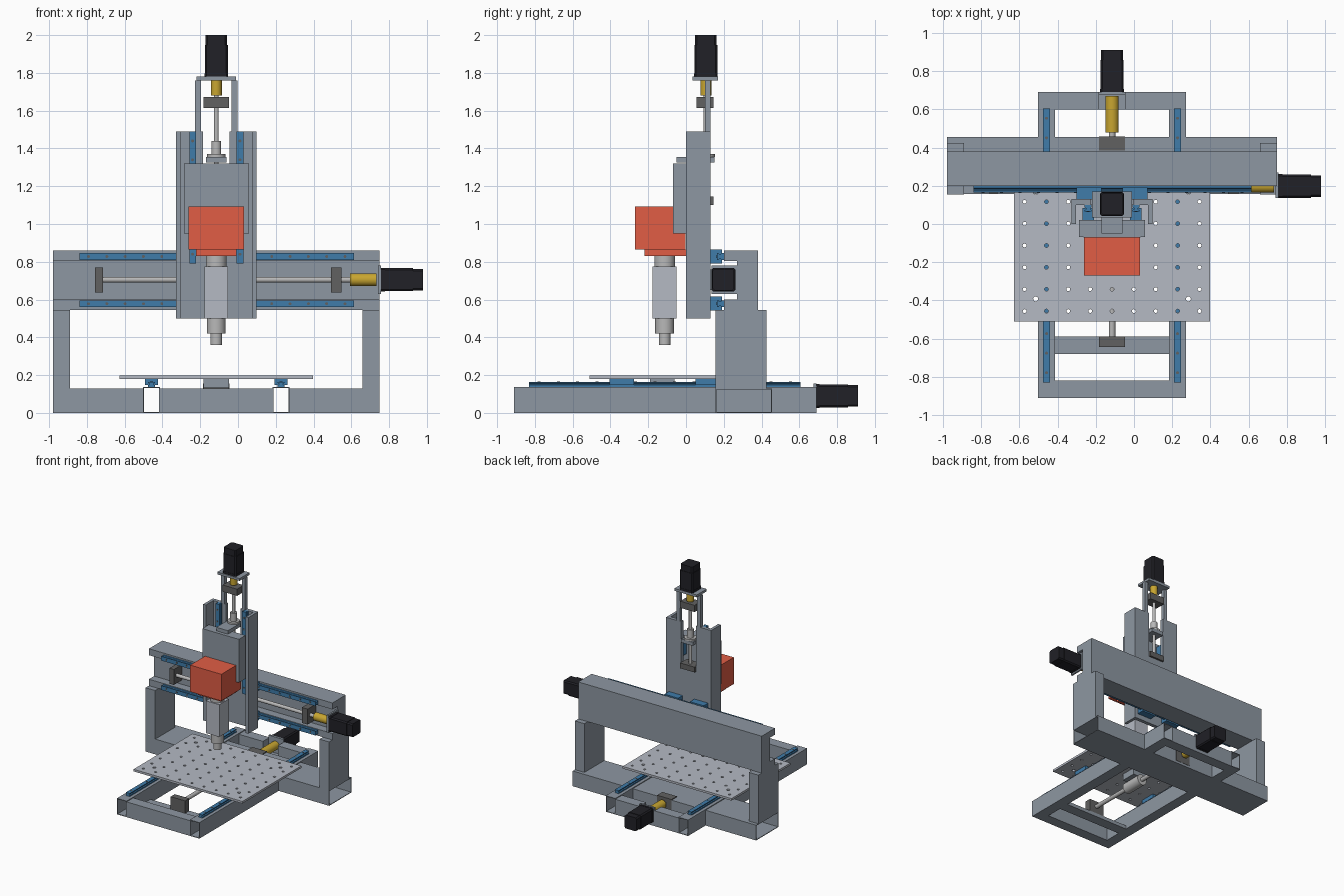
import bpy, bmesh
from math import pi
from mathutils import Matrix, Vector

if "Cube" in bpy.data.objects:
    bpy.data.objects.remove(bpy.data.objects["Cube"])

CX = -0.115  # machine centreline


def material(name, rgb):
    m = bpy.data.materials.new(name)
    m.diffuse_color = (*rgb, 1)
    m.use_nodes = True
    m.node_tree.nodes["Principled BSDF"].inputs["Base Color"].default_value = m.diffuse_color
    return m


BLUE = material("rail_blue", (0.05, 0.20, 0.40))
BLACK = material("motor_black", (0.015, 0.015, 0.02))
GOLD = material("coupling_gold", (0.58, 0.38, 0.03))
RED = material("head_red", (0.75, 0.11, 0.06))
DARK = material("bearing_grey", (0.12, 0.12, 0.12))
STEEL = material("steel", (0.48, 0.48, 0.48))
PLATE = material("plate_grey", (0.46, 0.49, 0.55))
FRAME = material("frame_grey", (0.27, 0.31, 0.36))


def finish(name, bm, mat):
    bmesh.ops.recalc_face_normals(bm, faces=bm.faces)
    me = bpy.data.meshes.new(name)
    bm.to_mesh(me)
    bm.free()
    ob = bpy.data.objects.new(name, me)
    bpy.context.collection.objects.link(ob)
    me.materials.append(mat)
    return ob


def box(name, x, y, z, mat=FRAME, open_axis=None):
    """Box from ranges; open_axis turns it into a hollow tube."""
    bm = bmesh.new()
    bmesh.ops.create_cube(bm, size=1)
    for v in bm.verts:
        v.co = [r[0] + (c + 0.5) * (r[1] - r[0]) for c, r in zip(v.co, (x, y, z))]
    bm.normal_update()
    if open_axis is not None:
        ends = [f for f in bm.faces if abs(f.normal[open_axis]) > 0.9]
        bmesh.ops.delete(bm, geom=ends, context='FACES_ONLY')
    me = finish(name, bm, mat)
    if open_axis is not None:
        s = me.modifiers.new("wall", 'SOLIDIFY')
        s.thickness, s.offset = 0.008, -1
        # open shells: make sure the wall grows inwards
        c = sum((v.co for v in me.data.vertices), Vector()) / 8
        if (me.data.polygons[0].center - c).dot(me.data.polygons[0].normal) < 0:
            s.offset = 1
    return me


def pair(name, x, y, z, mat=FRAME, open_axis=None):
    """Box and its twin mirrored over the centreline."""
    box(name + "_left", x, y, z, mat, open_axis)
    box(name + "_right", (2 * CX - x[1], 2 * CX - x[0]), y, z, mat, open_axis)


def cyl(name, axis, c, r, a, b, mat=STEEL, n=32):
    """Cylinder along axis from a to b; c gives the other two coordinates."""
    bm = bmesh.new()
    bmesh.ops.create_cone(bm, cap_ends=True, segments=n, radius1=r, radius2=r, depth=b - a)
    rot = (Matrix.Rotation(pi / 2, 4, 'Y'), Matrix.Rotation(pi / 2, 4, 'X'), Matrix())[axis]
    pos = list(c)
    pos.insert(axis, (a + b) / 2)
    bm.transform(Matrix.Translation(pos) @ rot)
    ob = finish(name, bm, mat)
    bpy.ops.object.select_all(action='DESELECT')
    ob.select_set(True)
    bpy.context.view_layer.objects.active = ob
    bpy.ops.object.shade_smooth_by_angle()
    return ob


def prism(name, pts, axis, a, b, mat):
    """Extrude a profile given in the two other axes."""
    bm = bmesh.new()
    rings = []
    for t in (a, b):
        ring = []
        for p in pts:
            co = list(p)
            co.insert(axis, t)
            ring.append(bm.verts.new(co))
        rings.append(ring)
    n = len(pts)
    for i in range(n):
        bm.faces.new((rings[0][i], rings[0][(i + 1) % n], rings[1][(i + 1) % n], rings[1][i]))
    bm.faces.new(rings[0])
    bm.faces.new(rings[1])
    return finish(name, bm, mat)


def motor(name, axis, c, start):
    """Stepper: body with chamfered corners and a smaller rear section."""
    for part, h, a, b in (("front", .063, 0, .02), ("body", .061, .02, .17), ("rear", .057, .17, .222)):
        k = h - 0.01
        pts = [(h, -k), (h, k), (k, h), (-k, h), (-h, k), (-h, -k), (-k, -h), (k, -h)]
        prism(f"{name}_{part}", [(c[0] + u, c[1] + v) for u, v in pts], axis, start + a, start + b, BLACK)


def rail(name, axis, up, side, base, height, a, b):
    """Waisted guide rail with a row of bolts; up = axis it stands on."""
    prof = [(-.018, 0), (.018, 0), (.018, .35), (.011, .5), (.011, .65), (.018, .8), (.018, 1),
            (-.018, 1), (-.018, .8), (-.011, .65), (-.011, .5), (-.018, .35)]
    flip = up < 3 - up - axis
    pts = [(side + u, base + v * height) for u, v in prof]
    prism(name, [(q, p) if flip else (p, q) for p, q in pts], axis, a, b, BLUE)
    n = round((b - a) / 0.1)
    top = base + height
    for i in range(n):
        along = a + (i + .5) * (b - a) / n
        co = {axis: along, 3 - up - axis: side}
        cyl(f"{name}_bolt", up, [co[k] for k in sorted(co)], .008, top - .003, top + .001, DARK, 10)


# base frame
pair("base_side_tube", (-.503, -.413), (-.91, .69), (0, .137), FRAME, 1)
box("base_front_member", (-.413, .183), (-.91, -.82), (0, .13))
pair("base_rear_member", (-.413, -.185), (.60, .69), (0, .13))
box("base_rear_floor", (-.185, -.045), (.60, .69), (0, .02))
box("screw_support_member", (-.413, .183), (-.68, -.59), (0, .03))
pair("cross_beam_outer", (-.98, -.503), (.157, .455), (0, .13), FRAME, 0)
box("cross_beam_centre", (-.413, .183), (.157, .455), (0, .13), FRAME, 0)

# gantry
pair("gantry_column", (-.98, -.89), (.155, .425), (.13, .545))
prism("gantry_beam", [(.20, .545), (.38, .545), (.38, .86), (.20, .86), (.20, .805), (.27, .805), (.27, .60), (.20, .60)],
      0, -.98, .75, FRAME)

# table axis
for s, x in (("left", CX - .343), ("right", CX + .343)):
    rail(f"table_rail_{s}", 1, 2, x, .137, .027, -.83, .605)
    for y in (-.405, .05):
        box(f"table_carriage_{s}", (x - .035, x + .035), (y, y + .13), (.148, .18), BLUE)
table = box("table", (-.628, .398), (-.51, .285), (.18, .198), PLATE)
cut = bmesh.new()
holes = [(CX + .1145 * i, -.1125 + .1145 * j, .010) for i in range(-4, 5) for j in range(-3, 4)]
holes += [(CX + sx * .4, -.1125 + sy * .28, .013) for sx in (-1, 1) for sy in (-1, 1)]
for x, y, r in holes:
    bmesh.ops.create_cone(cut, cap_ends=True, segments=12, radius1=r, radius2=r, depth=.1,
                          matrix=Matrix.Translation((x, y, .19)))
cutter = finish("table_hole_cutter", cut, PLATE)
cutter.hide_render = True
cutter.hide_set(True)
mod = table.modifiers.new("holes", 'BOOLEAN')
mod.object, mod.operation, mod.solver = cutter, 'DIFFERENCE', 'EXACT'

c = (CX, .09)
cyl("table_screw", 1, c, .017, -.63, .55)
box("table_front_bearing", (-.183, -.047), (-.645, -.59), (.03, .135), DARK)
box("table_rear_bearing", (-.183, -.047), (.385, .457), (.02, .137), DARK)
box("table_nut_block", (-.183, -.047), (-.19, -.06), (.125, .18))
cyl("table_nut", 1, c, .045, -.22, -.04)
cyl("table_coupling", 1, c, .035, .48, .67, GOLD)
box("table_motor_plate", (-.185, -.045), (.675, .69), (.015, .155))
motor("table_motor", 1, c, .688)

# cross axis
for s, z in (("lower", .578), ("upper", .828)):
    rail(f"cross_rail_{s}", 0, 1, z, .20, -.035, -.84, .615)
    for x in (-.30, -.06):
        box(f"cross_carriage_{s}", (x, x + .13), (.13, .19), (z - .037, z + .037), BLUE)
c = (.198, .705)
cyl("cross_screw", 0, c, .015, -.74, .62)
box("cross_bearing_left", (-.757, -.715), (.157, .27), (.638, .77), DARK)
box("cross_bearing_right", (.493, .547), (.157, .27), (.638, .77), DARK)
box("cross_nut_block", (-.18, -.05), (.13, .235), (.65, .76))
cyl("cross_coupling", 0, c, .034, .593, .732, GOLD)
box("cross_motor_plate", (.742, .757), (.135, .27), (.63, .78))
motor("cross_motor", 0, c, .757)

# vertical carriage channel, with a rear slot for the screw
box("channel_back_lower", (-.325, .095), (.10, .13), (.50, 1.10))
pair("channel_back_upper", (-.325, -.185), (.10, .13), (1.10, 1.49))
pair("channel_wall", (-.328, -.303), (0, .13), (.50, 1.49))
for s, x in (("left", CX - .125), ("right", CX + .125)):
    rail(f"vertical_rail_{s}", 2, 1, x, .10, -.035, .79, 1.49)
    for z in (.96, 1.17):
        box(f"vertical_carriage_{s}", (x - .03, x + .03), (.02, .085), (z, z + .12), BLUE)

# vertical drive
pair("motor_mount_leg", (-.228, -.196), (.10, .13), (1.30, 1.76))
box("vertical_motor_plate", (-.22, -.01), (.035, .17), (1.76, 1.78))
c = (CX, .105)
motor("vertical_motor", 2, c, 1.778)
cyl("vertical_coupling", 2, c, .029, 1.68, 1.76, GOLD)
box("vertical_top_bearing", (-.183, -.047), (.055, .145), (1.615, 1.672), DARK)
box("vertical_bottom_bearing", (-.183, -.047), (.055, .145), (1.10, 1.145), DARK)
cyl("vertical_screw", 2, c, .013, 1.12, 1.70)
cyl("vertical_nut", 2, c, .026, 1.33, 1.44)
cyl("vertical_nut_flange", 2, c, .048, 1.355, 1.37)
box("vertical_nut_bracket", (-.17, -.06), (-.05, .15), (1.325, 1.355))

# sliding spindle carrier
box("slide_front_plate", (-.265, .035), (-.07, .02), (.95, 1.32))
pair("slide_wall", (-.287, -.263), (-.068, .02), (.95, 1.32))

# spindle head
box("head_cover", (-.262, .032), (-.27, -.002), (.865, 1.092), RED)
box("head_base", (-.222, -.008), (-.22, 0), (.83, .866), RED)
c = (CX, -.113)
cyl("spindle_neck", 2, c, .055, .77, .83)
box("spindle_body", (-.178, -.052), (-.178, -.05), (.50, .775), PLATE)
cyl("spindle_nose", 2, c, .05, .42, .50)
cyl("spindle_collet", 2, c, .031, .36, .42)
